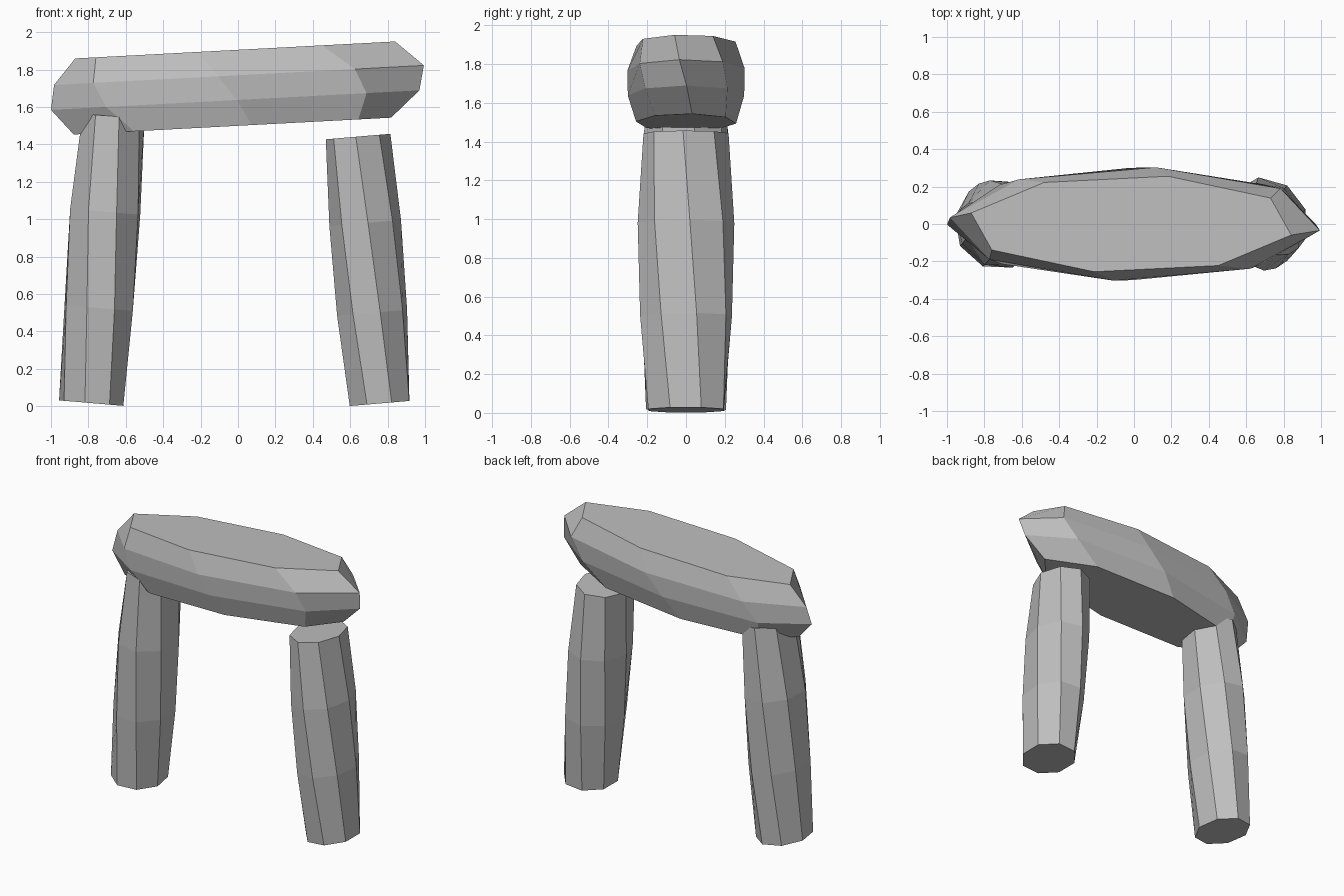
import bpy
import bmesh
from math import cos, sin, radians

if "Cube" in bpy.data.objects:
    bpy.data.objects.remove(bpy.data.objects["Cube"], do_unlink=True)

stone = bpy.data.materials.new("grey_stone")
stone.use_nodes = True
colour = (0.52, 0.52, 0.52, 1)
stone.diffuse_color = colour
stone.node_tree.nodes["Principled BSDF"].inputs["Base Color"].default_value = colour


def hewn_stone(name, rings, slope, sides=8):
    """Twisted eight-sided block; each ring is (x, z, x radius, y radius, turn in degrees)."""
    bm = bmesh.new()
    loops = []
    for cx, cz, rx, ry, turn in rings:
        loop = []
        for i in range(sides):
            a = radians(turn + 360 * i / sides)
            dx = rx * cos(a)
            loop.append(bm.verts.new((cx + dx, ry * sin(a), cz + slope * dx)))
        loops.append(loop)
    for low, high in zip(loops, loops[1:]):
        for i in range(sides):
            j = (i + 1) % sides
            bm.faces.new((low[i], low[j], high[j], high[i]))
    bm.faces.new(loops[0][::-1])
    bm.faces.new(loops[-1])
    mesh = bpy.data.meshes.new(name)
    bm.to_mesh(mesh)
    bm.free()
    mesh.materials.append(stone)
    obj = bpy.data.objects.new(name, mesh)
    bpy.context.collection.objects.link(obj)
    return obj


# Uprights leaning towards each other
hewn_stone("left_upright", [
    (0.757, 0.015, 0.172, 0.21, 22),
    (0.717, 0.50, 0.192, 0.243, 13),
    (0.68, 0.98, 0.192, 0.25, 4.5),
    (0.642, 1.442, 0.173, 0.22, -4)], 0.085)
hewn_stone("right_upright", [
    (-0.785, 0.017, 0.175, 0.21, 34),
    (-0.745, 0.525, 0.193, 0.24, 26),
    (-0.71, 1.04, 0.197, 0.245, 18),
    (-0.665, 1.55, 0.168, 0.215, 10)], -0.085)

# Lintel laid across the top, slightly tilted
hewn_stone("lintel", [
    (-0.03, 1.498, 0.855, 0.26, 7),
    (-0.015, 1.637, 0.985, 0.30, 0.5),
    (0.005, 1.77, 0.995, 0.305, -6.5),
    (-0.015, 1.905, 0.878, 0.262, -13)], 0.053)
